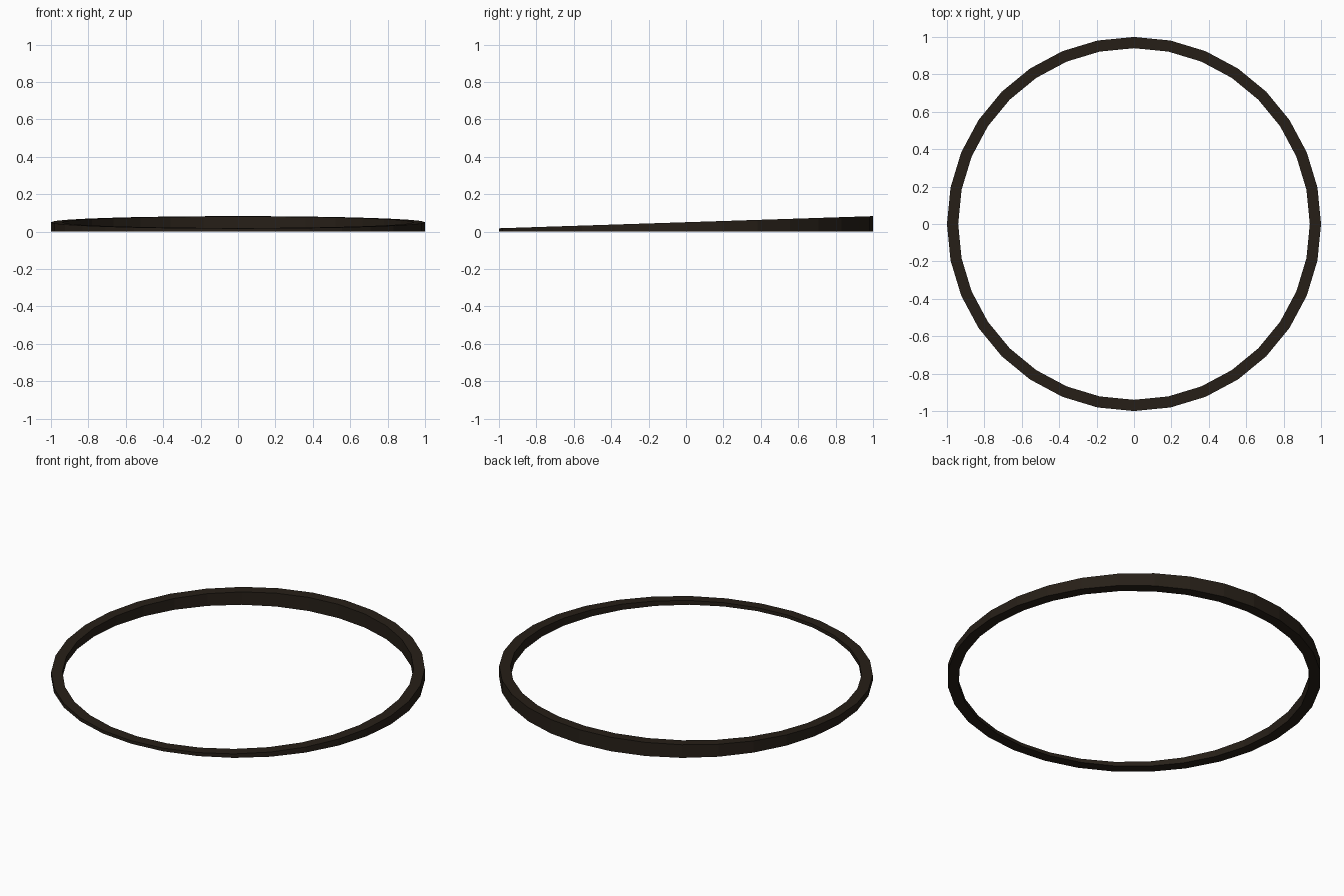
import bpy, bmesh, math

if "Cube" in bpy.data.objects:
    bpy.data.objects.remove(bpy.data.objects["Cube"])

SEGMENTS = 32
OUTER, INNER = 1.0, 0.94
FRONT_H, BACK_H = 0.018, 0.083


def top_height(y):
    # Sloped top plane, low at the front and high at the back
    return FRONT_H + (BACK_H - FRONT_H) * (y + 1) / 2


# Ring band: four-cornered section swept round the circle
bm = bmesh.new()
sections = []
for i in range(SEGMENTS):
    a = 2 * math.pi * i / SEGMENTS
    c, s = math.cos(a), math.sin(a)
    sections.append([
        bm.verts.new((OUTER * c, OUTER * s, 0)),
        bm.verts.new((OUTER * c, OUTER * s, top_height(OUTER * s))),
        bm.verts.new((INNER * c, INNER * s, top_height(INNER * s))),
        bm.verts.new((INNER * c, INNER * s, 0)),
    ])
for i in range(SEGMENTS):
    p, q = sections[i], sections[(i + 1) % SEGMENTS]
    for k in range(4):
        n = (k + 1) % 4
        bm.faces.new((p[k], q[k], q[n], p[n]))
bmesh.ops.recalc_face_normals(bm, faces=bm.faces[:])

mesh = bpy.data.meshes.new("sloped_ring")
bm.to_mesh(mesh)
bm.free()
ring = bpy.data.objects.new("sloped_ring", mesh)
bpy.context.collection.objects.link(ring)

# Dark brown finish
mat = bpy.data.materials.new("dark_brown")
mat.diffuse_color = (0.02, 0.014, 0.009, 1)
mat.use_nodes = True
mat.node_tree.nodes["Principled BSDF"].inputs["Base Color"].default_value = mat.diffuse_color
mesh.materials.append(mat)
